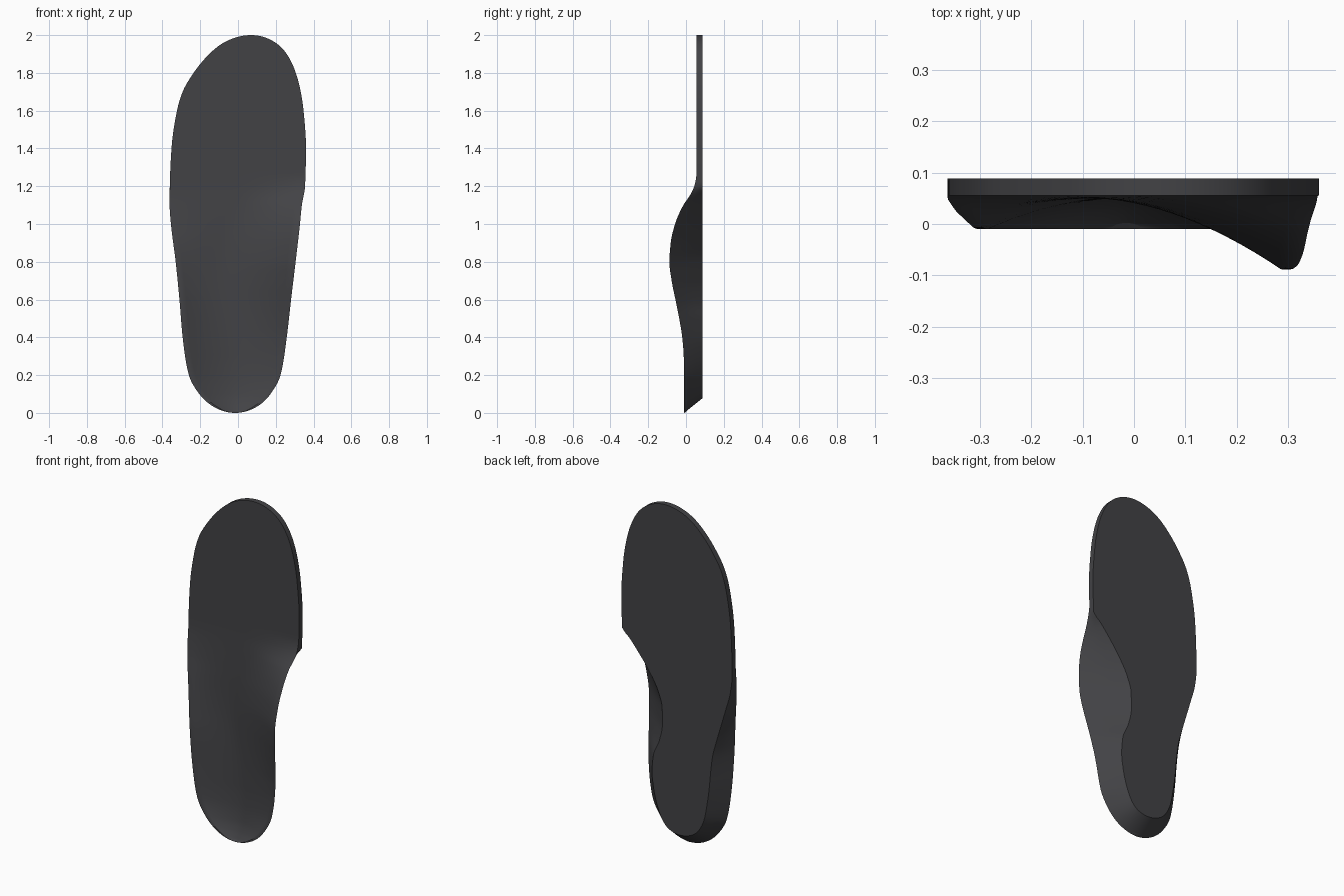
import bpy, bmesh, math

if "Cube" in bpy.data.objects:
    bpy.data.objects.remove(bpy.data.objects["Cube"])

# Outline seen from the front: z, left x, right x
OUTLINE = [
    (0, -.015, -.015), (.02, -.105, .075), (.05, -.155, .125), (.1, -.205, .172),
    (.2, -.26, .225), (.4, -.293, .258), (.6, -.31, .281), (.8, -.33, .305),
    (1.0, -.355, .328), (1.1, -.362, .338), (1.2, -.361, .355), (1.4, -.352, .36),
    (1.6, -.323, .347), (1.7, -.293, .332), (1.8, -.235, .306), (1.9, -.152, .258),
    (1.95, -.092, .212), (1.985, -.02, .15), (2, .07, .07)]

# Flat underside, narrower at heel and arch: z, left x, right x
UNDERSIDE = [
    (0, -.02, -.02), (.02, -.085, .045), (.06, -.13, .08), (.18, -.18, .125),
    (.3, -.2, .15), (.4, -.213, .16), (.5, -.222, .152), (.6, -.235, .112),
    (.7, -.262, .092), (.8, -.292, .094), (.9, -.322, .125), (1.0, -.35, .185),
    (1.1, -.362, .262), (1.16, -.3625, .315), (1.19, -.3615, .353)]

# Top surface: z, left rim y, centre y, right rim y
HEIGHTS = [
    (0, -.01, -.01, -.01), (.02, -.01, .008, -.01), (.05, -.01, .022, -.01),
    (.1, -.01, .036, -.01), (.2, -.01, .047, -.01), (.3, -.01, .05, -.012),
    (.4, -.01, .05, -.02), (.5, -.01, .05, -.036), (.6, -.008, .05, -.056),
    (.7, 0, .05, -.076), (.8, .01, .05, -.088), (.9, .022, .05, -.081),
    (1.0, .038, .051, -.058), (1.1, .05, .053, -.014), (1.15, .054, .054, .02),
    (1.2, .055, .055, .044), (1.26, .055, .055, .055), (2, .055, .055, .055)]

BACK_Y = .088


def angle(z):
    return math.acos(max(-1, min(1, 1 - z)))


def sample(table, z):
    """Smooth interpolation in an angular parameter, so both ends come out round."""
    t = angle(z)
    ts = [angle(r[0]) for r in table]
    i = max(k for k in range(len(ts) - 1) if ts[k] <= t + 1e-9)
    h = ts[i + 1] - ts[i]
    u = min(1, (t - ts[i]) / h)

    def slope(k, c):
        a, b = max(k - 1, 0), min(k + 1, len(ts) - 1)
        if 0 < k < len(ts) - 1:
            d0 = (table[k][c] - table[a][c]) / (ts[k] - ts[a])
            d1 = (table[b][c] - table[k][c]) / (ts[b] - ts[k])
            return 0 if d0 * d1 <= 0 else 2 * d0 * d1 / (d0 + d1)
        return (table[b][c] - table[a][c]) / (ts[b] - ts[a])

    out = []
    for c in range(1, len(table[0])):
        p, q = table[i][c], table[i + 1][c]
        out.append(p * (2*u**3 - 3*u*u + 1) + q * (3*u*u - 2*u**3)
                   + h * slope(i, c) * (u**3 - 2*u*u + u)
                   + h * slope(i + 1, c) * (u**3 - u*u))
    return out


def section(z):
    """Closed cross-section: dished top, sloping walls, flat underside."""
    xl, xr = sample(OUTLINE, z)
    bl, br = sample(UNDERSIDE, z) if z < 1.19 else (xl, xr)
    yl, yc, yr = sample(HEIGHTS, z)
    zb = z + .078 * max(0, 1 - z / .5) ** 2
    width = xr - xl
    rim = min(.018, width * .08)
    xc = (xl + xr) / 2 - .07 * math.exp(-((z - .8) / .3) ** 2)
    pts = [(xl, yl, z)]
    n = 14
    for k in range(-n, n + 1):
        f = abs(k) / n
        edge, y = (xl + rim, yl) if k < 0 else (xr - rim, yr)
        pts.append((xc + (edge - xc) * f, yc + (y - yc) * f ** 1.8, z))
    pts.append((xr, yr, z))

    def wall(x0, y0, x1, f):
        return (x0 + (x1 - x0) * f, y0 + (BACK_Y - y0) * f, z + (zb - z) * f)
    pts += [wall(xr, yr, br, f) for f in (.33, .67, 1)]
    pts += [(br + (bl - br) * f, BACK_Y, zb) for f in (.25, .5, .75)]
    pts += [wall(xl, yl, bl, f) for f in (1, .67, .33)]
    return pts


# Insole: loft of cross-sections from heel to toe
bm = bmesh.new()
STEPS = 140
rings = [[bm.verts.new(p) for p in section(1 - math.cos(math.pi * i / STEPS))]
         for i in range(STEPS + 1)]
for a, b in zip(rings, rings[1:]):
    for j in range(len(a)):
        k = (j + 1) % len(a)
        bm.faces.new((a[j], a[k], b[k], b[j]))
bmesh.ops.remove_doubles(bm, verts=bm.verts, dist=.0002)
bmesh.ops.holes_fill(bm, edges=[e for e in bm.edges if e.is_boundary], sides=0)
bmesh.ops.recalc_face_normals(bm, faces=bm.faces)
mesh = bpy.data.meshes.new("insole")
bm.to_mesh(mesh)
bm.free()
insole = bpy.data.objects.new("insole", mesh)
bpy.context.collection.objects.link(insole)

# Dark rubber colour
rubber = bpy.data.materials.new("dark_rubber")
rubber.diffuse_color = (.055, .055, .06, 1)
rubber.use_nodes = True
rubber.node_tree.nodes["Principled BSDF"].inputs["Base Color"].default_value = rubber.diffuse_color
mesh.materials.append(rubber)

bpy.context.view_layer.objects.active = insole
insole.select_set(True)
bpy.ops.object.shade_smooth_by_angle(angle=math.radians(35))
